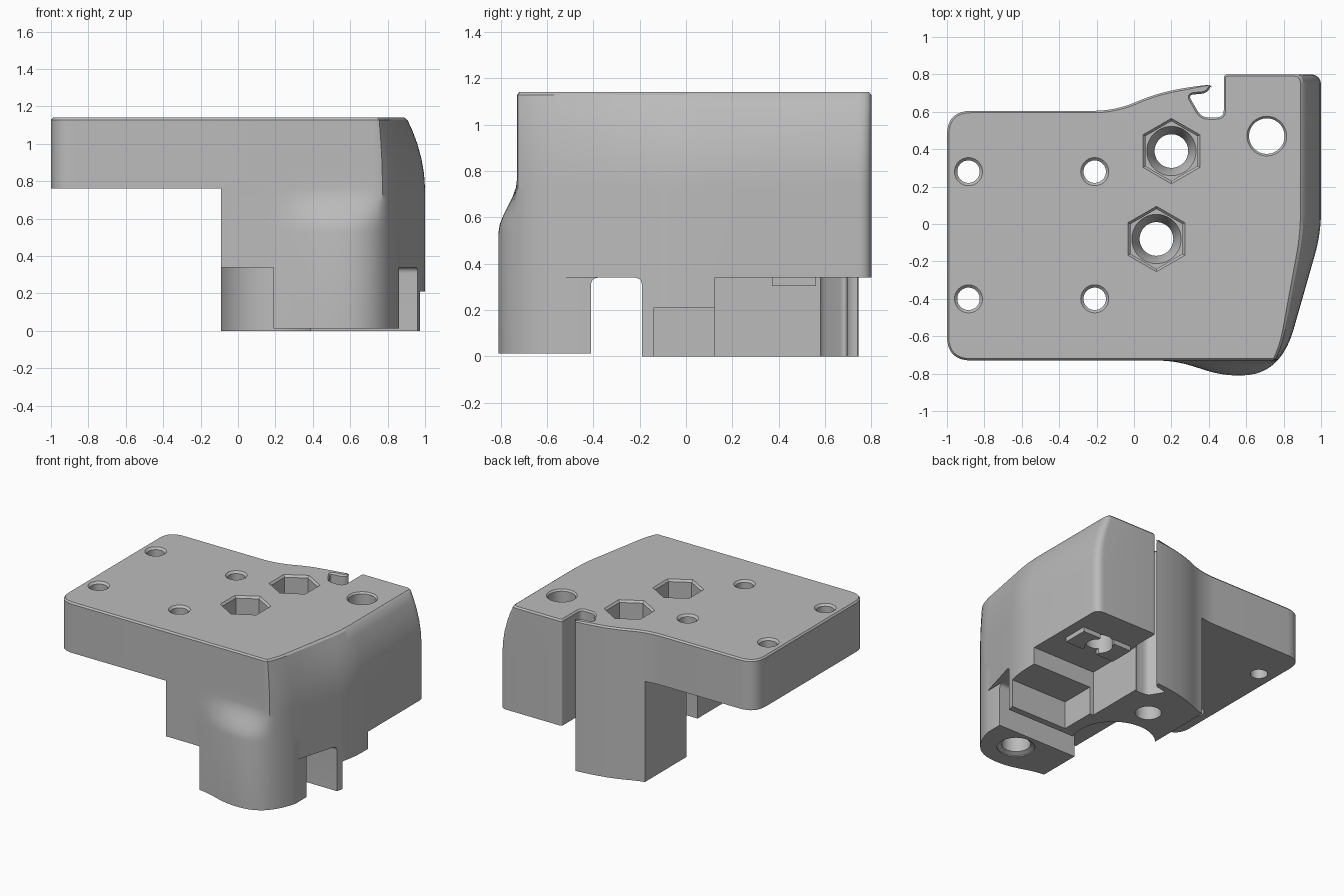
import bpy, bmesh
from math import sin, cos, pi
from mathutils import Vector

cube = bpy.data.objects.get("Cube")
if cube:
    bpy.data.objects.remove(cube)

grey = bpy.data.materials.new("plain grey")
grey.use_nodes = True
colour = (0.5, 0.5, 0.5, 1)
grey.diffuse_color = colour
grey.node_tree.nodes["Principled BSDF"].inputs["Base Color"].default_value = colour


def clamp(v):
    return max(0.0, min(1.0, v))


def rounded(corners, steps=8):
    """Polygon whose corners (x, y, reach) are replaced by curves."""
    out = []
    for i, (x, y, r) in enumerate(corners):
        p = Vector((x, y))
        a = Vector(corners[i - 1][:2]) - p
        b = Vector(corners[(i + 1) % len(corners)][:2]) - p
        a = p + a.normalized() * r
        b = p + b.normalized() * r
        for k in range(steps + 1):
            t = k / steps
            out.append(a * (1 - t) ** 2 + p * 2 * t * (1 - t) + b * t * t)
    return out


def inset(points, d):
    """Move a counter-clockwise outline inwards."""
    out = []
    for i, p in enumerate(points):
        e = points[(i + 1) % len(points)] - points[i - 1]
        out.append(p + Vector((-e.y, e.x)).normalized() * d)
    return out


def loft(name, rings):
    """Closed solid through rings of 3D points."""
    bm = bmesh.new()
    rows = [[bm.verts.new(p) for p in ring] for ring in rings]
    n = len(rows[0])
    for low, high in zip(rows, rows[1:]):
        for i in range(n):
            j = (i + 1) % n
            bm.faces.new((low[i], low[j], high[j], high[i]))
    bm.faces.new(rows[0][::-1])
    bm.faces.new(rows[-1])
    bmesh.ops.recalc_face_normals(bm, faces=bm.faces)
    mesh = bpy.data.meshes.new(name)
    bm.to_mesh(mesh)
    bm.free()
    mesh.materials.append(grey)
    obj = bpy.data.objects.new(name, mesh)
    bpy.context.collection.objects.link(obj)
    return obj


def box(name, x0, x1, y0, y1, z0, z1):
    base = [(x0, y0), (x1, y0), (x1, y1), (x0, y1)]
    return loft(name, [[(x, y, z) for x, y in base] for z in (z0, z1)])


def round_shape(name, x, y, levels, sides=48):
    """Stack of circles (z, radius); the first point is towards +y."""
    turns = [2 * pi * i / sides for i in range(sides)]
    return loft(name, [[(x - r * sin(a), y + r * cos(a), z) for a in turns]
                       for z, r in levels])


def cut(obj, cutter):
    cutter.hide_render = True
    mod = obj.modifiers.new("cut", 'BOOLEAN')
    mod.operation = 'DIFFERENCE'
    mod.solver = 'EXACT'
    mod.object = cutter
    bpy.context.view_layer.objects.active = obj
    bpy.ops.object.modifier_apply(modifier=mod.name)
    bpy.data.objects.remove(cutter)


def finish(obj):
    bpy.ops.object.select_all(action='DESELECT')
    obj.select_set(True)
    bpy.context.view_layer.objects.active = obj
    bpy.ops.object.shade_smooth_by_angle(angle=0.5)


# Outline seen from above: plate, front bulge, right side, back slot and hook
FRONT = -0.73
outline = rounded([
    (-1, FRONT, .13), (.22, FRONT, .1), (.47, -.81, .09), (.74, -.81, .17),
    (.84, -.61, .05), (.9, -.4, .1), (1, -.05, .12), (1, .8, .06),
    (.48, .8, .02), (.48, .57, .04), (.36, .57, .04), (.29, .69, .03),
    (.4, .7, .04), (.41, .745, .012), (.27, .73, .1), (.1, .69, .08),
    (-.1, .605, .12), (-1, .605, .13)])


def section(z, shrink=0):
    """Outline at a height: bulge fades out, right side leans in."""
    fade = clamp((z - .53) / .23)
    fade = fade * fade * (3 - 2 * fade)
    lean = .1 * clamp((z - .75) / .39) ** 2
    ring = []
    for p in outline:
        x = p.x - lean * clamp((p.x - .72) / .28)
        y = p.y + fade * max(0, FRONT - p.y)
        ring.append(Vector((x, y)))
    return [(p.x, p.y, z) for p in inset(ring, shrink)]


TOP = 1.14
levels = [0, .53, .57, .61, .65, .69, .73, .76, .84, .92, 1, 1.07, TOP - .012]
body = loft("body", [section(z) for z in levels] + [section(TOP, .01)])

# Space below the plate and below the body
UNDER = .34
cut(body, box("plate_space", -2, -.09, -2, 2, -1, .76))
cut(body, box("front_left_space", -2, .19, -2, -.3, -1, UNDER))
cut(body, box("front_right_space", .86, 2, -2, -.3, -1, UNDER))
cut(body, box("back_right_space", .47, 2, .125, 2, -1, UNDER))
cut(body, box("block_space", .5, 2, -.14, .2, -1, .21))
cut(body, box("boss_base", -2, 2, -2, -.3, -1, .012))
gap = rounded([(-.41, -1, 0), (-.19, -1, 0), (-.19, UNDER, .035), (-.41, UNDER, .035)])
cut(body, loft("cross_gap", [[(x, p.x, p.y) for p in gap] for x in (-2, 2)]))

# Round pocket from below
cut(body, round_shape("pocket", .12, -.08, [(-1, .29), (.5, .29)], 64))

# Screw holes in the plate
for x in (-.885, -.21):
    for y in (-.4, .28):
        cut(body, round_shape("plate_hole", x, y,
                              [(-1, .06), (TOP - .015, .06), (TOP + .01, .085)]))

# Hexagonal nut recesses with tapered floors and through holes
for x, y in ((.12, -.08), (.2, .39)):
    cut(body, round_shape("nut_recess", x, y,
                          [(.92, .16), (TOP - .015, .16), (TOP + .01, .185)], 6))
    cut(body, round_shape("through_hole", x, y,
                          [(-1, .09), (.84, .09), (.93, .137)]))

# Blind hole under the front boss
cut(body, round_shape("boss_hole", .58, -.57, [(-1, .13), (.02, .13), (.035, .1), (.6, .1)]))


def corner_hole():
    return round_shape("corner_hole", .71, .47,
                       [(-1, .095), (TOP - .012, .095), (TOP + .01, .115)])


cut(body, corner_hole())
finish(body)

# Pads on either side of the corner hole
for name, x in (("inner_pad", .5), ("outer_pad", .77)):
    pad = box(name, x, x + .15, .37, .56, .305, UNDER + .01)
    cut(pad, corner_hole())
    finish(pad)
